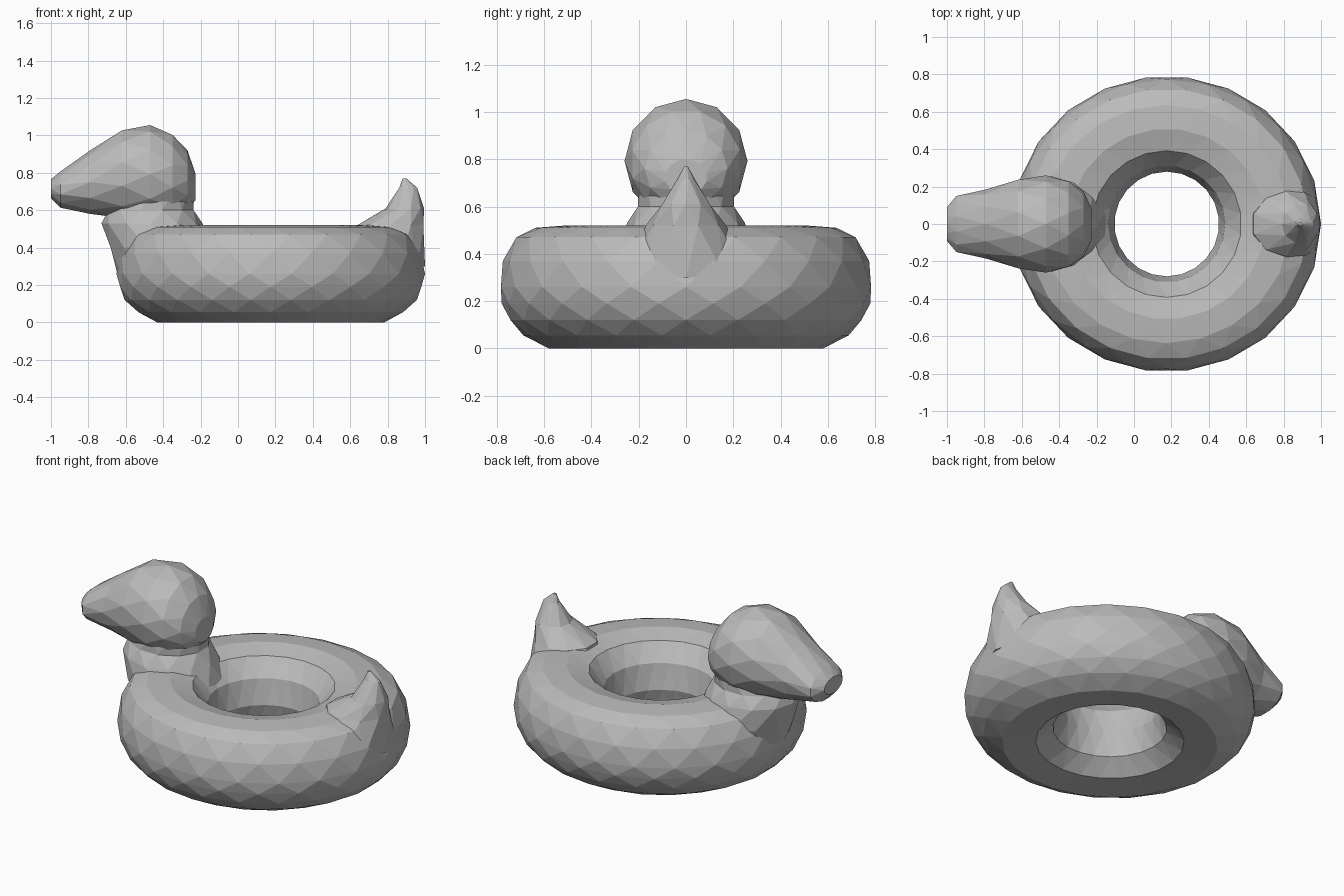
import bpy, bmesh
from math import cos, sin, tau

cube = bpy.data.objects.get("Cube")
if cube:
    bpy.data.objects.remove(cube)

GREY = (0.5, 0.5, 0.5, 1)
grey = bpy.data.materials.new("plain grey")
grey.use_nodes = True
grey.diffuse_color = GREY
grey.node_tree.nodes["Principled BSDF"].inputs["Base Color"].default_value = GREY


def loft(name, sections, sides, point, closed=False):
    """Join staggered loops with triangles; point(section, angle) places each corner."""
    bm = bmesh.new()
    loops = [[bm.verts.new(point(s, tau * (j + i % 2 / 2) / sides)) for j in range(sides)]
             for i, s in enumerate(sections)]
    for i in range(len(loops) if closed else len(loops) - 1):
        a, b = loops[i], loops[(i + 1) % len(loops)]
        for j in range(sides):
            k = (j + 1) % sides
            if i % 2:
                bm.faces.new((a[j], b[k], b[j]))
                bm.faces.new((a[j], a[k], b[k]))
            else:
                bm.faces.new((a[j], a[k], b[j]))
                bm.faces.new((a[k], b[k], b[j]))
    if not closed:
        bm.faces.new(loops[0])
        bm.faces.new(loops[-1])
    bmesh.ops.recalc_face_normals(bm, faces=bm.faces)
    mesh = bpy.data.meshes.new(name)
    bm.to_mesh(mesh)
    bm.free()
    mesh.materials.append(grey)
    obj = bpy.data.objects.new(name, mesh)
    bpy.context.collection.objects.link(obj)
    return obj


# Inflated ring: (share of the way from hole to rim, height)
def ring_point(s, a):
    t, z = s
    rim = 0.79 + 0.035 * cos(a) ** 2
    r = 0.28 + t * (rim - 0.28)
    return 0.175 + r * cos(a), r * sin(a), z


ring_profile = [(1, 0.26), (0.97, 0.37), (0.87, 0.47), (0.7, 0.51), (0.45, 0.52), (0.22, 0.49),
                (0.06, 0.39), (0, 0.24), (0.07, 0.1), (0.25, 0.015), (0.6, 0.0), (0.8, 0.055),
                (0.92, 0.12), (0.98, 0.19)]
loft("swim_ring", ring_profile, 22, ring_point, closed=True)


# Upright parts: (height, front x, back x, half width)
def upright_point(s, a):
    z, x0, x1, w = s
    return (x0 + x1) / 2 + (x1 - x0) / 2 * cos(a), w * sin(a), z


loft("neck", [(0.2, -0.63, -0.18, 0.2), (0.4, -0.69, -0.14, 0.28), (0.53, -0.73, -0.19, 0.25),
              (0.6, -0.7, -0.23, 0.21), (0.72, -0.62, -0.24, 0.2)], 12, upright_point)
loft("tail", [(0.3, 0.6, 1.0, 0.28), (0.52, 0.63, 1.0, 0.17), (0.61, 0.79, 0.995, 0.105),
              (0.72, 0.86, 0.96, 0.035), (0.77, 0.88, 0.9, 0.008)], 10, upright_point)


# Head and beak in one form: (x, bottom, top, half width)
def head_point(s, a):
    x, z0, z1, w = s
    return x, w * sin(a), (z0 + z1) / 2 + (z1 - z0) / 2 * cos(a)


loft("head_and_beak", [(-1.0, 0.665, 0.765, 0.09), (-0.95, 0.61, 0.81, 0.155),
                       (-0.79, 0.58, 0.92, 0.185), (-0.62, 0.55, 1.035, 0.245),
                       (-0.47, 0.53, 1.055, 0.26), (-0.35, 0.55, 1.01, 0.235),
                       (-0.27, 0.6, 0.92, 0.175), (-0.228, 0.65, 0.8, 0.09)], 12, head_point)
